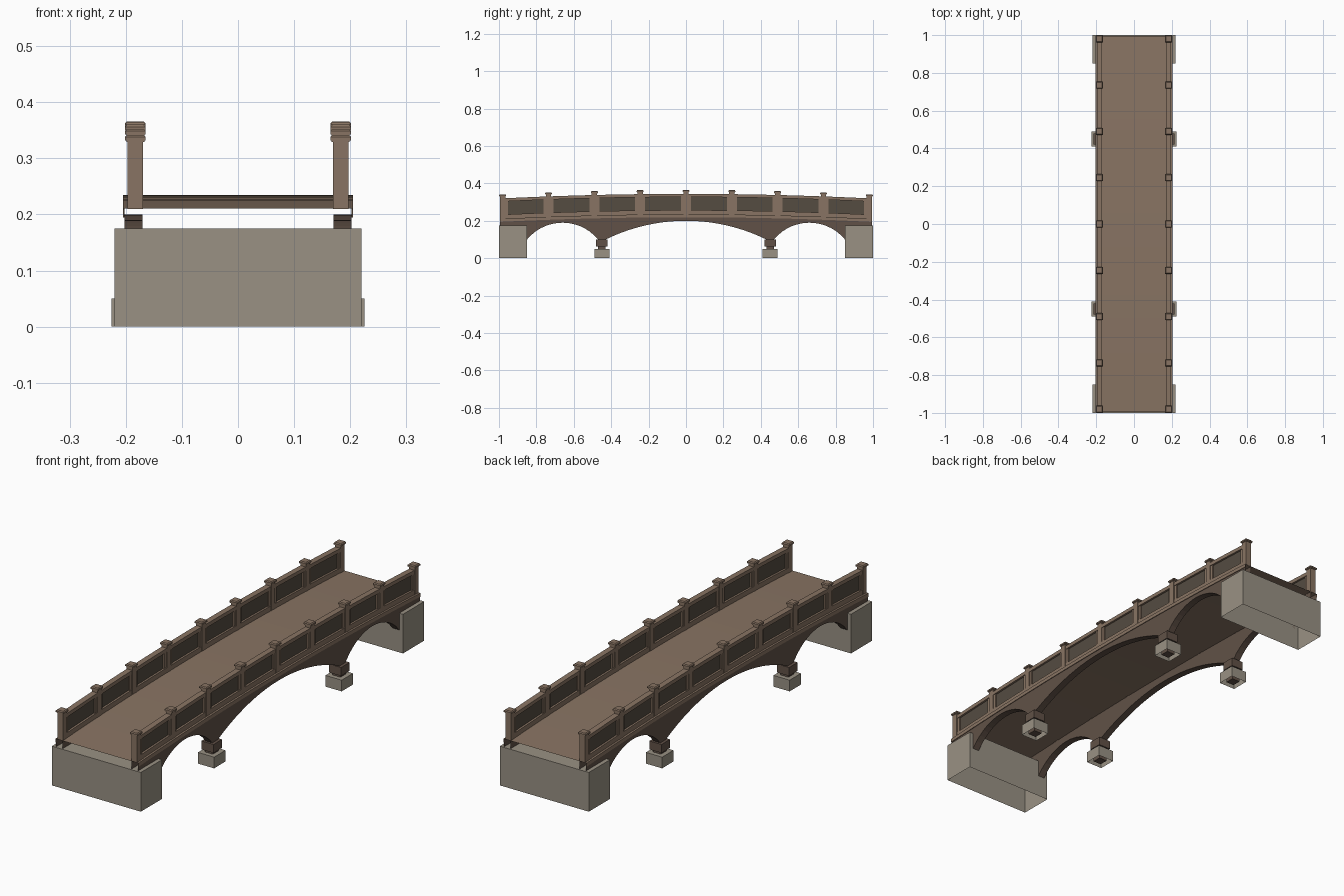
import bpy, bmesh, math

cube = bpy.data.objects.get("Cube")
if cube:
    bpy.data.objects.remove(cube, do_unlink=True)


def material(name, rgb):
    m = bpy.data.materials.new(name)
    m.use_nodes = True
    m.diffuse_color = (*rgb, 1)
    m.node_tree.nodes["Principled BSDF"].inputs["Base Color"].default_value = (*rgb, 1)
    return m


WOOD = material("brown wood", (0.25, 0.175, 0.125))
DARK = material("dark wood", (0.12, 0.083, 0.063))
PANEL = material("panel wood", (0.09, 0.072, 0.053))
STONE = material("grey stone", (0.32, 0.285, 0.23))

POST_X = 0.183
PITCH = 0.245


def deck_z(y):
    return 0.235 - 0.025 * y * y


def finish(name, bm, mat, fix_normals=True):
    if fix_normals:
        bmesh.ops.recalc_face_normals(bm, faces=bm.faces)
    mesh = bpy.data.meshes.new(name)
    bm.to_mesh(mesh)
    bm.free()
    mesh.materials.append(mat)
    obj = bpy.data.objects.new(name, mesh)
    bpy.context.collection.objects.link(obj)
    return obj


def add_box(bm, x, y, z0, z1, hx, hy, top=1.0, open_bottom=False):
    """Box between two heights, optionally tapered or left open below."""
    rings = []
    for z, k in ((z0, 1.0), (z1, top)):
        rings.append([bm.verts.new((x + sx * hx * k, y + sy * hy * k, z))
                      for sx, sy in ((-1, -1), (1, -1), (1, 1), (-1, 1))])
    low, high = rings
    bm.faces.new(high)
    if not open_bottom:
        bm.faces.new(low[::-1])
    for i in range(4):
        j = (i + 1) % 4
        bm.faces.new((low[i], low[j], high[j], high[i]))


def sweep(bm, section, y0, y1, steps, closed=True):
    """Carry an (x, height over deck) section along the camber of the deck."""
    rows = []
    for k in range(steps + 1):
        y = y0 + (y1 - y0) * k / steps
        rows.append([bm.verts.new((x, y, deck_z(y) + h)) for x, h in section])
    n = len(section)
    for a, b in zip(rows, rows[1:]):
        for j in range(n if closed else n - 1):
            q = (j + 1) % n
            bm.faces.new((a[j], a[q], b[q], b[j]))
    if closed:
        bm.faces.new(rows[0][::-1])
        bm.faces.new(rows[-1])


def bar(x, half, h0, h1):
    return [(x - half, h0), (x + half, h0), (x + half, h1), (x - half, h1)]


def arch(centre, half, crown, spring, steps):
    """Points (y, z) of a circular arch."""
    rise = crown - spring
    r = (half * half + rise * rise) / (2 * rise)
    pts = []
    for k in range(steps + 1):
        d = half * (2 * k / steps - 1)
        pts.append((centre + d, crown - r + math.sqrt(r * r - d * d)))
    return pts


# Deck surface
bm = bmesh.new()
sweep(bm, [(-0.205, 0), (0.205, 0)], -0.995, 0.995, 32, closed=False)
finish("deck", bm, WOOD, fix_normals=False)

# Abutments at both ends
for end, label in ((-1, "front"), (1, "back")):
    bm = bmesh.new()
    add_box(bm, 0, end * 0.925, 0, 0.175, 0.22, 0.075, open_bottom=True)
    finish(label + "_abutment", bm, STONE)

# Lower outline of the side walls: three arches between piers and abutments
outline = [(-0.995, 0.172), (-0.85, 0.172)]
outline += arch(-0.66, 0.19, 0.19, 0.1, 16)
outline += arch(0, 0.43, 0.2, 0.1, 28)
outline += arch(0.66, 0.19, 0.19, 0.1, 16)
outline += [(0.85, 0.172), (0.995, 0.172)]

for side, label in ((1, "left"), (-1, "right")):
    px = side * POST_X

    # Arched side wall, hollow, with a soffit under it
    bm = bmesh.new()
    rows = []
    for y, z in outline:
        top = deck_z(y) - 0.001
        rows.append([bm.verts.new((side * x, y, h)) for x, h in
                     ((0.17, top), (0.17, z), (0.202, z), (0.202, top))])
    for a, b in zip(rows, rows[1:]):
        for j in range(3):
            if (a[j].co - b[j].co).length > 1e-4:
                bm.faces.new((a[j], a[j + 1], b[j + 1], b[j]))
    bmesh.ops.remove_doubles(bm, verts=bm.verts, dist=1e-5)
    finish(label + "_arched_wall", bm, DARK)

    # Trim strip along the deck edge
    bm = bmesh.new()
    sweep(bm, [(side * 0.202, -0.016), (side * 0.205, -0.016), (side * 0.205, 0)],
          -0.995, 0.995, 32, closed=False)
    finish(label + "_edge_trim", bm, WOOD)

    # Continuous rails
    for name, half, h0, h1 in (("bottom_rail", 0.013, 0, 0.022),
                               ("top_rail", 0.013, 0.092, 0.109)):
        bm = bmesh.new()
        sweep(bm, bar(px, half, h0, h1), -0.98, 0.98, 32)
        finish(f"{label}_{name}", bm, WOOD)

    # Posts with bevelled caps
    bm = bmesh.new()
    for i in range(-4, 5):
        y = i * PITCH
        z = deck_z(y)
        add_box(bm, px, y, z - 0.001, z + 0.121, 0.014, 0.014)
        add_box(bm, px, y, z + 0.118, z + 0.121, 0.016, 0.016)
        add_box(bm, px, y, z + 0.121, z + 0.127, 0.0185, 0.0185)
        add_box(bm, px, y, z + 0.127, z + 0.131, 0.0185, 0.0185, top=0.8)
    finish(label + "_posts", bm, WOOD)

    # Infill panels and the stiles beside each post
    panels, stiles = bmesh.new(), bmesh.new()
    for i in range(-4, 4):
        y0, y1 = i * PITCH, (i + 1) * PITCH
        sweep(panels, bar(px, 0.004, 0.02, 0.094), y0 + 0.02, y1 - 0.02, 4)
        for a, b in ((y0 + 0.012, y0 + 0.027), (y1 - 0.027, y1 - 0.012)):
            sweep(stiles, bar(px, 0.01, 0.02, 0.094), a, b, 1)
    finish(label + "_panels", panels, PANEL)
    finish(label + "_stiles", stiles, WOOD)

    # Piers on stone footings
    piers, footings = bmesh.new(), bmesh.new()
    for y in (-0.45, 0.45):
        x = side * 0.185
        add_box(piers, x, y, 0.003, 0.066, 0.02, 0.02)
        add_box(piers, x, y, 0.062, 0.1, 0.03, 0.03)
        add_box(footings, x, y, 0, 0.05, 0.04, 0.04, open_bottom=True)
    finish(label + "_piers", piers, DARK)
    finish(label + "_footings", footings, STONE)
